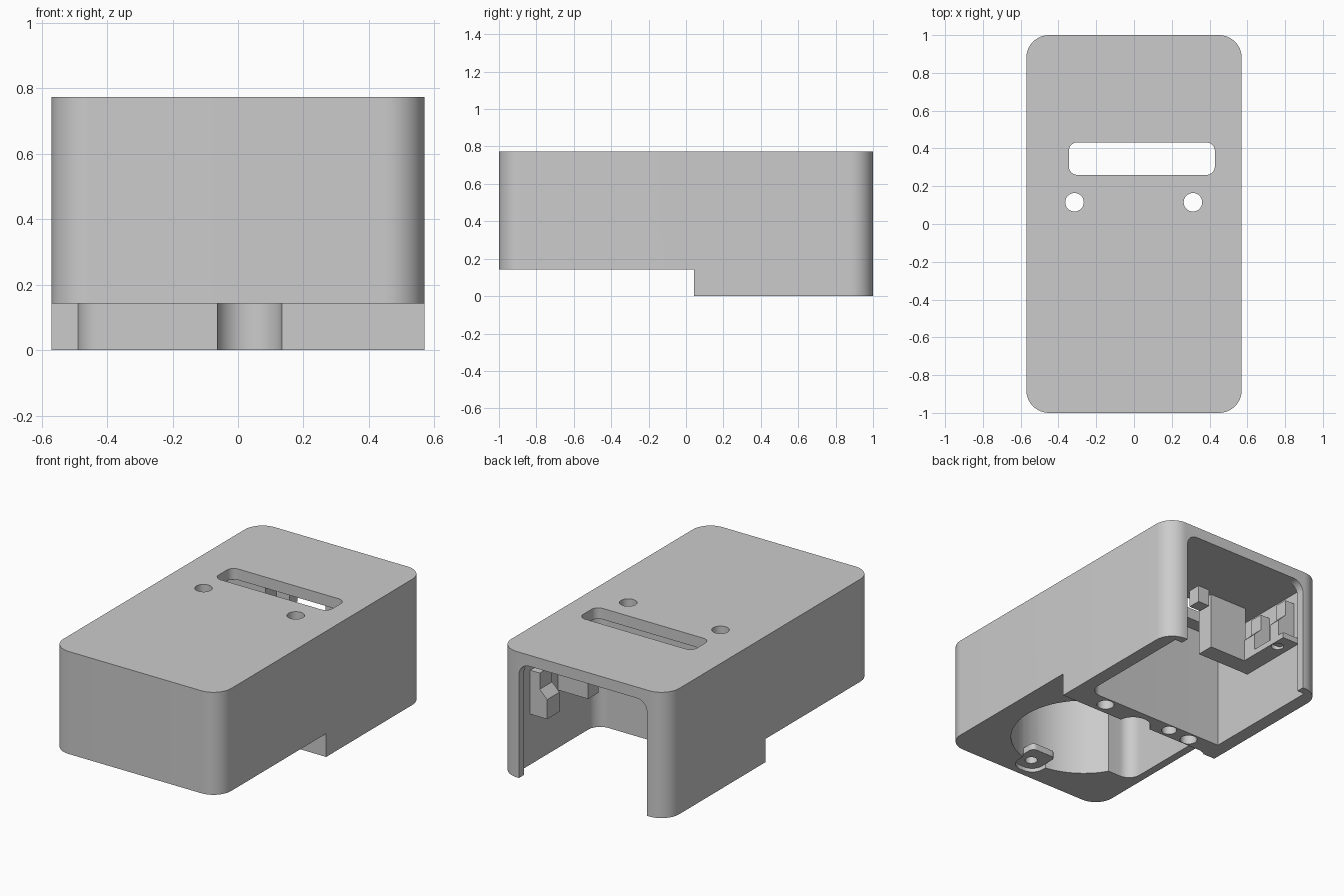
import bpy, bmesh, math

if "Cube" in bpy.data.objects:
    bpy.data.objects.remove(bpy.data.objects["Cube"])

grey = bpy.data.materials.new("matte grey")
grey.diffuse_color = (0.6, 0.6, 0.6, 1)
grey.use_nodes = True
grey.node_tree.nodes["Principled BSDF"].inputs["Base Color"].default_value = grey.diffuse_color


def rounded(x0, x1, y0, y1, r, n=12):
    """Outline of a rectangle; r is one radius or four (from back right, anticlockwise)."""
    rs = r if isinstance(r, tuple) else (r,) * 4
    pts = []
    for i, (cx, cy, sx, sy) in enumerate(((x1, y1, -1, -1), (x0, y1, 1, -1),
                                          (x0, y0, 1, 1), (x1, y0, -1, 1))):
        rad = rs[i]
        if rad == 0:
            pts.append((cx, cy))
            continue
        for k in range(n + 1):
            a = math.pi / 2 * (i + k / n)
            pts.append((cx + sx * rad + rad * math.cos(a), cy + sy * rad + rad * math.sin(a)))
    return pts


def circle(cx, cy, r, n=32):
    return [(cx + r * math.cos(2 * math.pi * k / n), cy + r * math.sin(2 * math.pi * k / n))
            for k in range(n)]


def prism(name, pts, lo, hi, axis="Z"):
    """Extrude an outline along z, or along y when the outline is given in x and z."""
    place = (lambda p, h: (p[0], p[1], h)) if axis == "Z" else (lambda p, h: (p[0], h, p[1]))
    bm = bmesh.new()
    a = [bm.verts.new(place(p, lo)) for p in pts]
    b = [bm.verts.new(place(p, hi)) for p in pts]
    bm.faces.new(a[::-1])
    bm.faces.new(b)
    for i in range(len(pts)):
        j = (i + 1) % len(pts)
        bm.faces.new((a[i], a[j], b[j], b[i]))
    bmesh.ops.recalc_face_normals(bm, faces=bm.faces)
    me = bpy.data.meshes.new(name)
    bm.to_mesh(me)
    bm.free()
    me.materials.append(grey)
    ob = bpy.data.objects.new(name, me)
    bpy.context.collection.objects.link(ob)
    return ob


def select(ob):
    bpy.ops.object.select_all(action="DESELECT")
    ob.select_set(True)
    bpy.context.view_layer.objects.active = ob


def cut(target, cutter):
    select(target)
    mod = target.modifiers.new("cut", "BOOLEAN")
    mod.operation, mod.solver, mod.object = "DIFFERENCE", "EXACT", cutter
    bpy.ops.object.modifier_apply(modifier=mod.name)
    bpy.data.objects.remove(cutter)


# Housing block with rounded vertical corners
housing = prism("housing", rounded(-0.57, 0.57, -1, 1, 0.12), 0, 0.773)
CEIL = 0.705
STEP = 0.143

# Raised underside of the front half
cut(housing, prism("front_step", rounded(-0.8, 0.8, -1.2, 0.042, 0), -0.2, STEP))
# Rear compartment, open below, and its doorway in the back wall
cut(housing, prism("rear_bay", rounded(-0.485, 0.485, 0.175, 0.95, (0, 0, 0, 0.08)), -0.1, CEIL))
cut(housing, prism("rear_doorway", rounded(-0.435, 0.435, -0.2, CEIL, (0.07, 0.07, 0, 0)), 0.9, 1.1, "Y"))
# Front round pocket, its side channel and the half-round notch in the divider
cut(housing, prism("round_pocket", circle(0.01, -0.44, 0.42, 64), -0.1, CEIL))
cut(housing, prism("side_channel", rounded(-0.52, -0.03, -0.65, 0.062, (0, 0.085, 0.08, 0)), -0.1, CEIL - 0.002))
cut(housing, prism("divider_notch", circle(0.033, 0.03, 0.102), -0.1, CEIL - 0.004))
# Recess for the screw lug at the front of the round pocket
cut(housing, prism("lug_recess", rounded(-0.05, 0.13, -0.96, -0.78, (0, 0, 0.08, 0.08)), 0.1, 0.17))
# Display window and screw holes through the divider
cut(housing, prism("display_window", rounded(-0.345, 0.428, 0.26, 0.432, 0.045), 0.6, 0.9))
for x in (-0.315, 0.312):
    cut(housing, prism("screw_hole", circle(x, 0.115, 0.049), -0.1, 0.9))
cut(housing, prism("pilot_hole", circle(-0.16, 0.125, 0.044, 24), -0.1, 0.3))

# Screw lug projecting into the round pocket
lug = prism("screw_lug", rounded(-0.045, 0.125, -0.955, -0.76, (0.03, 0.03, 0.07, 0.07)), 0.165, 0.205)
for ob in (housing, lug):
    cut(ob, prism("lug_hole", circle(0.045, -0.87, 0.036, 24), 0.1, 0.22))

# Left bracket: stop block hanging from the ceiling, wall shelf and two clips
BASE = 0.355
shelf = prism("left_shelf", rounded(-0.50, -0.37, 0.44, 0.90, 0), BASE, BASE + 0.035)
cut(shelf, prism("shelf_hole", circle(-0.41, 0.80, 0.036, 24), 0.2, 0.5))
parts = [housing, lug, shelf]
parts.append(prism("left_stop_block", rounded(-0.38, -0.12, 0.44, 0.55, 0), BASE, CEIL + 0.01))
clip = [(-0.50, 0.37), (-0.37, 0.37), (-0.37, 0.49), (-0.42, 0.54), (-0.42, 0.64), (-0.50, 0.64)]
parts.append(prism("left_clip_front", clip, 0.55, 0.64, "Y"))
parts.append(prism("left_clip_back", clip, 0.78, 0.86, "Y"))

# Right bracket: narrower stop block and one clip
parts.append(prism("right_stop_block", rounded(0.28, 0.50, 0.45, 0.55, 0), BASE, CEIL + 0.01))
parts.append(prism("right_clip", [(-x, z - 0.06) for x, z in clip], 0.70, 0.82, "Y"))
# Small retaining tab hanging from the ceiling
parts.append(prism("ceiling_tab", rounded(-0.08, 0.0, 0.50, 0.58, 0), 0.60, CEIL + 0.01))

for ob in parts:
    select(ob)
    bpy.ops.object.shade_smooth_by_angle(angle=math.radians(30))
